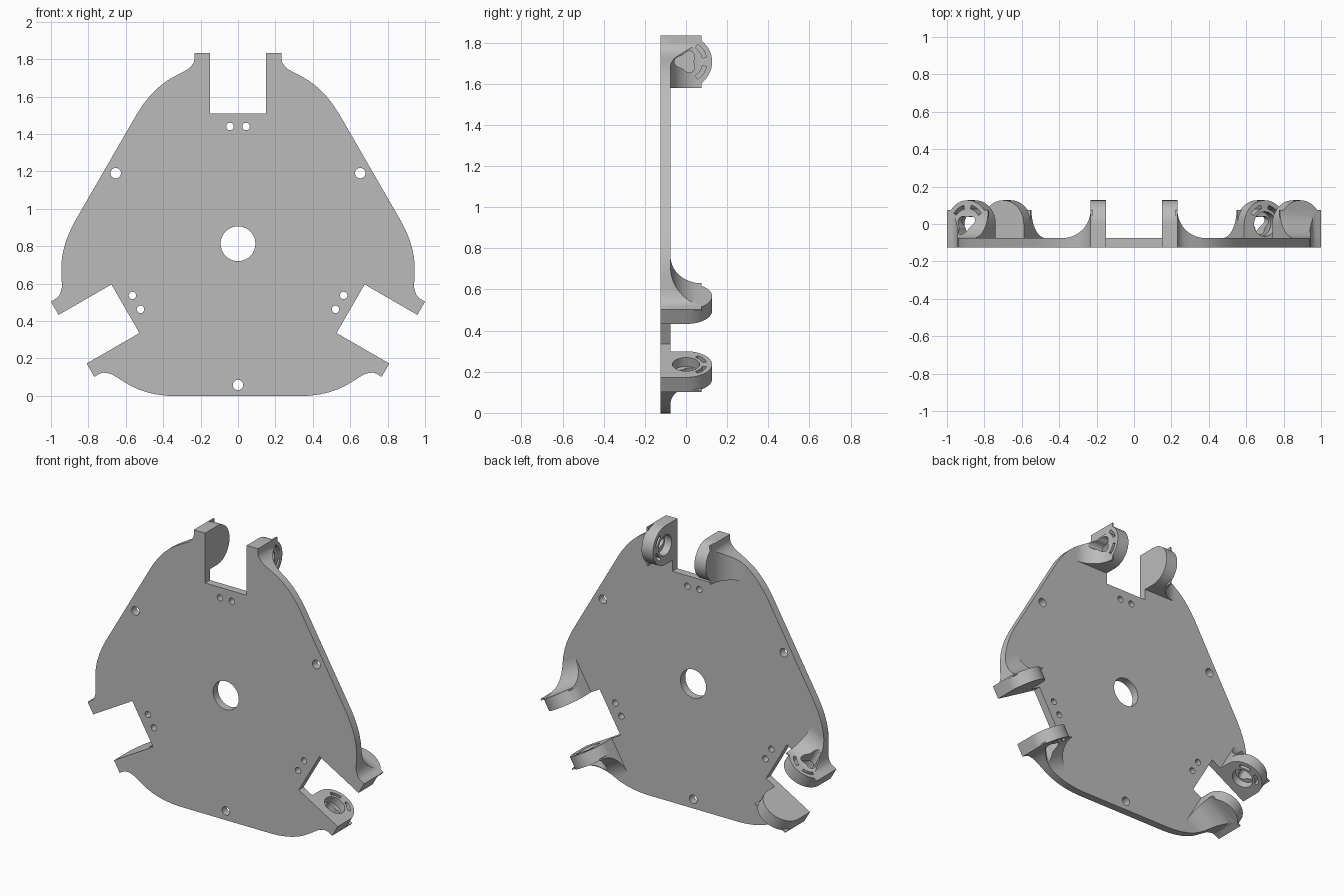
import bpy, bmesh
from math import sin, cos, pi, radians
from mathutils import Matrix, Vector

if "Cube" in bpy.data.objects:
    bpy.data.objects.remove(bpy.data.objects["Cube"])

CENTRE_Z = 0.813
BACK, FRONT = -0.075, -0.125      # plate faces along y
INNER, OUTER = 0.15, 0.232        # lug faces along x
TOP, LUG_R = 1.021, 0.127         # lug tip and radius, from the hub centre
FILLET = 0.15
LUG_Z = TOP - LUG_R

grey = bpy.data.materials.new("plain grey")
grey.use_nodes = True
colour = (0.5, 0.5, 0.5, 1)
grey.diffuse_color = colour
grey.node_tree.nodes["Principled BSDF"].inputs["Base Color"].default_value = colour


def prism(name, points, axis, low, high, side=1):
    """Extrude a flat outline along an axis; side=-1 mirrors it in x."""
    place = {"x": lambda p, d: (d, p[0], p[1]),
             "y": lambda p, d: (p[0], d, p[1]),
             "z": lambda p, d: (p[0], p[1], d)}[axis]
    bm = bmesh.new()
    base = bm.faces.new([bm.verts.new(place(p, low)) for p in points])
    ext = bmesh.ops.extrude_face_region(bm, geom=[base])
    shift = Vector(place((0, 0), high - low))
    bmesh.ops.translate(bm, vec=shift, verts=[v for v in ext["geom"] if isinstance(v, bmesh.types.BMVert)])
    for v in bm.verts:
        v.co.x *= side
    bmesh.ops.recalc_face_normals(bm, faces=bm.faces)
    mesh = bpy.data.meshes.new(name)
    bm.to_mesh(mesh)
    bm.free()
    mesh.materials.append(grey)
    obj = bpy.data.objects.new(name, mesh)
    bpy.context.collection.objects.link(obj)
    return obj


def arc(cx, cy, r, start, end, n):
    return [(cx + r * cos(radians(start + (end - start) * i / n)),
             cy + r * sin(radians(start + (end - start) * i / n))) for i in range(n + 1)]


def circle(cx, cy, r, n=32):
    return arc(cx, cy, r, 0, 360, n)[:-1]


def turn(p, k):
    a = 2 * pi * k / 3
    return (p[0] * cos(a) + p[1] * sin(a), p[1] * cos(a) - p[0] * sin(a))


def carve(obj, cutters, operation="DIFFERENCE"):
    """Apply booleans and discard the cutters."""
    for c in cutters:
        c.hide_render = True
        m = obj.modifiers.new("cut", "BOOLEAN")
        m.operation, m.solver, m.object = operation, "EXACT", c
    bpy.context.view_layer.update()
    mesh = bpy.data.meshes.new_from_object(obj.evaluated_get(bpy.context.evaluated_depsgraph_get()))
    obj.modifiers.clear()
    obj.data = mesh
    for c in cutters:
        bpy.data.objects.remove(c)


# Three-armed outline with notches and flared shoulders
half = [(INNER, 0.695), (INNER, TOP), (OUTER, TOP), (OUTER, 0.985), (0.237, 0.968),
        (0.25, 0.95), (0.268, 0.933), (0.30, 0.915), (0.335, 0.897), (0.375, 0.874),
        (0.41, 0.849), (0.447, 0.816), (0.48, 0.78), (0.512, 0.738), (0.54, 0.695)]
arm = [(-x, z) for x, z in reversed(half)] + half
outline = [turn(p, k) for k in range(3) for p in arm]

# Plate with hub hole, edge holes and paired notch holes
plate = prism("base_plate", outline, "y", FRONT, BACK)
holes = [circle(0, 0, 0.093, 40)]
for k in range(3):
    for x, z, r in ((0, -0.755, 0.028), (0.043, 0.627, 0.02), (-0.043, 0.627, 0.02)):
        holes.append(circle(*turn((x, z), k), r, 24))
carve(plate, [prism("hole_cutter", h, "y", -0.3, 0.3) for h in holes])
parts = [plate]

# Lug side profile, three-lobed opening and curved slots
lug_shape = [(BACK - 0.005, TOP)] + arc(0, LUG_Z, LUG_R, 90, -90, 24) + [(BACK - 0.005, TOP - 2 * LUG_R)]
lobes = []
for i in range(48):
    t = 2 * pi * i / 48
    r = 0.047 + 0.01 * cos(3 * (t - pi))
    lobes.append((r * cos(t), LUG_Z + r * sin(t)))
slots = [arc(0, LUG_Z, 0.102, s * 13, s * 56, 10) + arc(0, LUG_Z, 0.082, s * 56, s * 13, 10) for s in (1, -1)]
fillet_shape = [(OUTER - 0.01, BACK - 0.005), (OUTER - 0.01, BACK + FILLET)]
fillet_shape += arc(OUTER + FILLET, BACK + FILLET, FILLET, 180, 270, 16)
fillet_shape += [(OUTER + FILLET, BACK - 0.005)]


def lug_cutters(side):
    return [prism("lug_cutter", s, "x", 0.05, 0.5, side) for s in [lobes] + slots]


for side, label in ((1, "left"), (-1, "right")):
    # Lug, with a round recess on the inner face of one of each pair
    lug = prism(label + "_lug", lug_shape, "x", INNER, OUTER, side)
    cutters = lug_cutters(side)
    if side == 1:
        cutters.append(prism("recess_cutter", circle(0, LUG_Z, 0.066), "x", 0.1, 0.2, side))
    carve(lug, cutters)
    # Curved web blending the lug into the plate
    web = prism(label + "_web", fillet_shape, "z", TOP - 2 * LUG_R, 1.1, side)
    carve(web, [prism("outline_cutter", outline, "y", -0.3, 0.3)], "INTERSECT")
    carve(web, lug_cutters(side))
    # Repeat on the three arms
    for obj in (lug, web):
        parts.append(obj)
        for k in (1, 2):
            copy = obj.copy()
            copy.data = obj.data.copy()
            copy.data.transform(Matrix.Rotation(2 * pi * k / 3, 4, "Y"))
            bpy.context.collection.objects.link(copy)
            parts.append(copy)

bpy.ops.object.select_all(action="DESELECT")
for obj in parts:
    obj.location.z = CENTRE_Z
    obj.select_set(True)
bpy.context.view_layer.objects.active = plate
bpy.ops.object.shade_smooth_by_angle(angle=radians(30))
